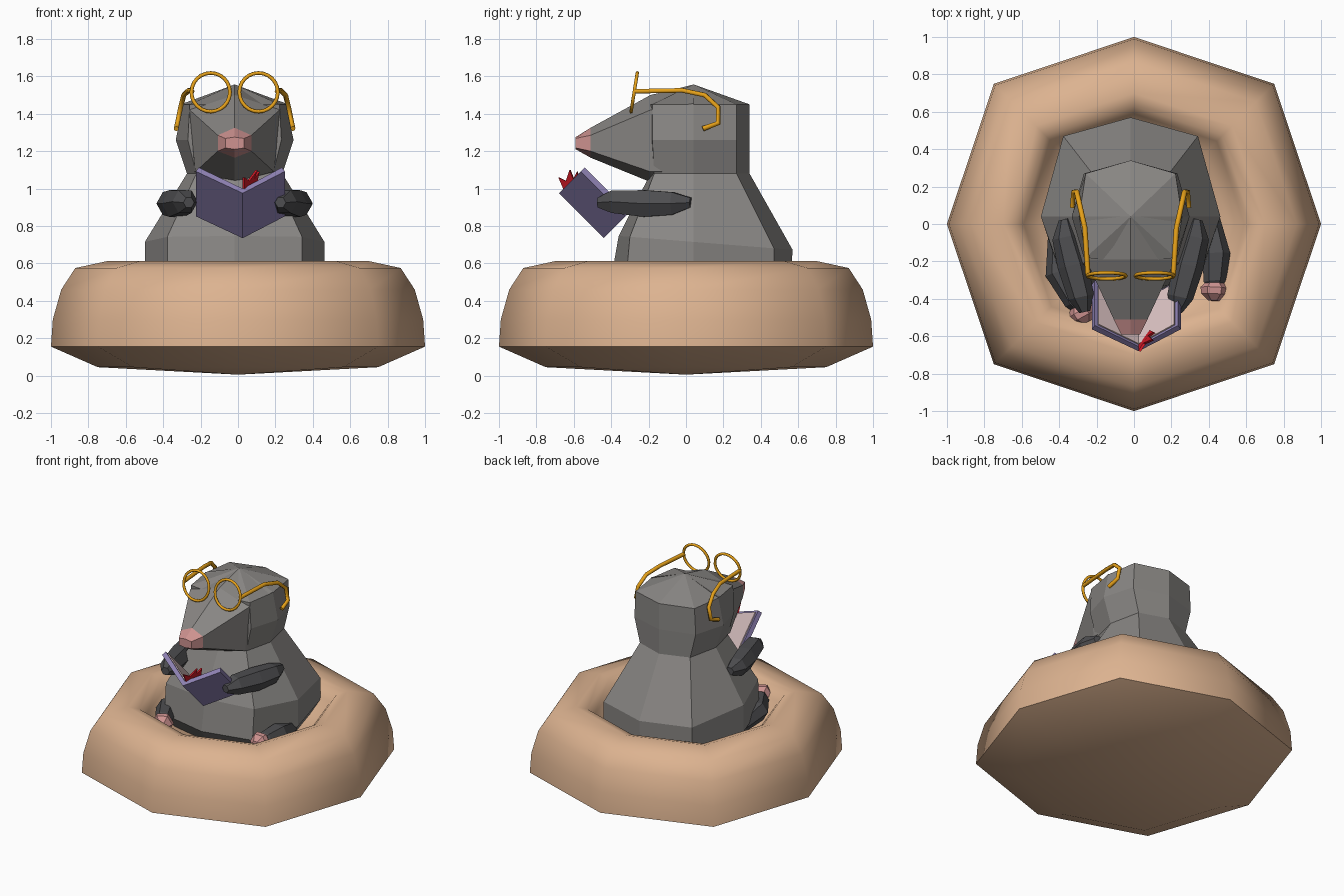
import bpy, bmesh, math
from mathutils import Vector

if "Cube" in bpy.data.objects:
    bpy.data.objects.remove(bpy.data.objects["Cube"])

CX = -0.018  # animal sits slightly left of centre


def material(name, r, g, b):
    m = bpy.data.materials.new(name)
    m.diffuse_color = (r, g, b, 1)
    m.use_nodes = True
    m.node_tree.nodes["Principled BSDF"].inputs["Base Color"].default_value = m.diffuse_color
    return m


TAN = material("tan", 0.72, 0.45, 0.28)
FUR = material("fur", 0.25, 0.24, 0.23)
DARK = material("dark_fur", 0.075, 0.075, 0.08)
PINK = material("pink", 0.62, 0.29, 0.28)
GOLD = material("gold", 0.80, 0.36, 0.01)
PURPLE = material("purple", 0.27, 0.22, 0.45)
PAPER = material("paper", 0.72, 0.55, 0.55)
RED = material("red", 0.65, 0.01, 0.02)


def loft(name, rings, mat, smooth=None):
    """Skin a stack of equal-length point rings and cap both ends."""
    bm = bmesh.new()
    vs = [[bm.verts.new(p) for p in ring] for ring in rings]
    n = len(rings[0])
    for a, b in zip(vs, vs[1:]):
        for i in range(n):
            j = (i + 1) % n
            bm.faces.new((a[i], a[j], b[j], b[i]))
    bm.faces.new(vs[0][::-1])
    bm.faces.new(vs[-1])
    bmesh.ops.remove_doubles(bm, verts=bm.verts, dist=0.0005)
    bmesh.ops.recalc_face_normals(bm, faces=bm.faces)
    me = bpy.data.meshes.new(name)
    bm.to_mesh(me)
    bm.free()
    me.materials.append(mat)
    ob = bpy.data.objects.new(name, me)
    bpy.context.collection.objects.link(ob)
    if smooth:
        bpy.ops.object.select_all(action='DESELECT')
        bpy.context.view_layer.objects.active = ob
        ob.select_set(True)
        bpy.ops.object.shade_smooth_by_angle(angle=math.radians(smooth))
    return ob


def limb(name, path, mat, sides=6):
    """Faceted limb through (x, y, z, radius) stations."""
    pts = [Vector(p[:3]) for p in path]
    axis = (pts[-1] - pts[0]).normalized()
    u = axis.cross(Vector((0, 0, 1))).normalized()
    v = u.cross(axis)
    rings = []
    for p, s in zip(pts, path):
        rings.append([p + s[3] * (math.cos(t) * u + math.sin(t) * v)
                      for t in (2 * math.pi * i / sides for i in range(sides))])
    return loft(name, rings, mat)


def tube(name, pts, radius, mat, cyclic=False):
    cu = bpy.data.curves.new(name, 'CURVE')
    cu.dimensions = '3D'
    cu.bevel_depth = radius
    cu.bevel_resolution = 1
    cu.use_fill_caps = True
    sp = cu.splines.new('POLY')
    sp.points.add(len(pts) - 1)
    for q, p in zip(sp.points, pts):
        q.co = (*p, 1)
    sp.use_cyclic_u = cyclic
    cu.materials.append(mat)
    ob = bpy.data.objects.new(name, cu)
    bpy.context.collection.objects.link(ob)


# Eight-sided soft seat, lathed from a profile of (radius, height)
seat = [(0, 0.005), (0.75, 0.045), (1, 0.155), (0.99, 0.30), (0.945, 0.46),
        (0.87, 0.575), (0.70, 0.612), (0.63, 0.59), (0.59, 0.54),
        (0.51, 0.43), (0, 0.39)]
loft("seat", [[(r * k * math.cos(i * math.pi / 4), r * k * math.sin(i * math.pi / 4), z)
               for i in range(8) for k in [1.06 if i % 2 else 1.0]]
              for r, z in seat], TAN, 60)


def body_ring(z, side, diag, back, back_diag, front_diag, front, tilt=0):
    """Eight-column ring, mirrored in x."""
    half = [(0, back), (diag, back_diag), (side, 0.04), (diag, front_diag), (0, front)]
    pts = half + [(-x, y) for x, y in half[3:0:-1]]
    return [(CX + x, y, z + tilt * (0.1 - y)) for x, y in pts]


# Body and back of the head share one stack of rings
loft("body", [
    body_ring(0.38, 0.40, 0.30, 0.46, 0.38, -0.24, -0.30),
    body_ring(0.52, 0.48, 0.36, 0.56, 0.47, -0.32, -0.40),
    body_ring(0.71, 0.48, 0.36, 0.57, 0.47, -0.30, -0.36, 0.08),
    body_ring(1.08, 0.255, 0.205, 0.34, 0.27, -0.17, -0.19),
    body_ring(1.26, 0.315, 0.25, 0.34, 0.27, -0.18, -0.20),
    body_ring(1.45, 0.275, 0.24, 0.34, 0.27, -0.18, -0.21),
    [(CX, 0.04, 1.557)] * 8], FUR)


def hexagon(y, w, top, shoulder, cheek, bottom, w2=None):
    w2 = w2 or w
    return [(CX + x, y, z) for x, z in
            ((0, top), (w, shoulder), (w2, cheek), (0, bottom), (-w2, cheek), (-w, shoulder))]


# Snout and nose
muzzle_end = hexagon(-0.51, 0.09, 1.325, 1.285, 1.20, 1.165)
loft("snout", [hexagon(0.04, 0.275, 1.556, 1.455, 1.09, 1.06, 0.24),
               hexagon(-0.19, 0.24, 1.50, 1.42, 1.09, 1.035, 0.21), muzzle_end], FUR)
loft("nose", [muzzle_end, hexagon(-0.59, 0.05, 1.275, 1.268, 1.217, 1.21)], PINK)

# Arms, legs and feet
for side, s in (("left", -1), ("right", 1)):
    limb(side + "_arm", [(CX + s * x, y, z, r) for x, y, z, r in
                         ((0.355, 0.025, 0.925, 0.03), (0.35, -0.07, 0.92, 0.07),
                          (0.31, -0.22, 0.92, 0.082), (0.265, -0.39, 0.93, 0.07),
                          (0.245, -0.47, 0.925, 0.03))], DARK)
for side, hip, knee, foot in (
        ("left", (-0.41, -0.02, 0.50), (-0.40, -0.26, 0.53), (-0.28, -0.48, 0.54)),
        ("right", (0.41, 0.03, 0.50), (0.44, -0.16, 0.53), (0.43, -0.355, 0.54))):
    h, k, f = Vector(hip), Vector(knee), Vector(foot)
    limb(side + "_leg", [(*h, 0.05), (*k, 0.075), (*k.lerp(f, 0.75), 0.06),
                         (*k.lerp(f, 0.95), 0.03)], DARK)
    d = (f - k).normalized()
    limb(side + "_foot", [(*(f - d * 0.06), 0.03), (*(f - d * 0.015), 0.075),
                          (*(f + d * 0.02), 0.07), (*(f + d * 0.055), 0.03)], PINK)

# Round spectacles resting on the brow
for side, s in (("left", -1), ("right", 1)):
    circle = []
    for i in range(24):
        t = 2 * math.pi * i / 24
        dz = 0.103 * math.sin(t)
        circle.append((CX + s * 0.128 + 0.103 * math.cos(t), -0.277 + 0.16 * dz, 1.515 + dz))
    tube(side + "_lens_rim", circle, 0.01, GOLD, True)
    tube(side + "_temple", [(CX + s * x, y, z) for x, y, z in
                            ((0.228, -0.275, 1.52), (0.245, -0.02, 1.525),
                             (0.272, 0.10, 1.50), (0.288, 0.172, 1.435),
                             (0.305, 0.172, 1.35), (0.312, 0.09, 1.32))], 0.014, GOLD)

# Open book: V profiles extruded along the slanted spine
SPINE = Vector((0.025, -0.68, 0.975))
DOWN = Vector((0, 0.707, -0.707))
INWARD = Vector((0, 0.707, 0.707))


def book_part(name, profile, start, end, mat):
    loft(name, [[SPINE + Vector((x, 0, 0)) + INWARD * n + DOWN * d for x, n in profile]
                for d in (start, end)], mat)


for side, s, w in (("left", -1, 0.25), ("right", 1, 0.225)):
    book_part(side + "_cover", [(0, 0), (s * w, 0.165), (s * (w - 0.015), 0.195), (0, 0.035)],
              0, 0.34, PURPLE)
    book_part(side + "_pages", [(0, 0.03), (s * (w - 0.03), 0.18), (s * (w - 0.035), 0.19),
                                (0, 0.043)], 0.015, 0.325, PAPER)

# Jagged red bookmark
mark = [(0.03, -0.65, 0.99), (0.03, -0.68, 1.06), (0.055, -0.64, 1.04), (0.10, -0.62, 1.10),
        (0.08, -0.60, 1.05), (0.11, -0.58, 1.09), (0.09, -0.57, 1.0)]
loft("bookmark", [[Vector(p) + Vector((o, -o * 0.5, 0)) for p in mark]
                  for o in (-0.006, 0.006)], RED)
